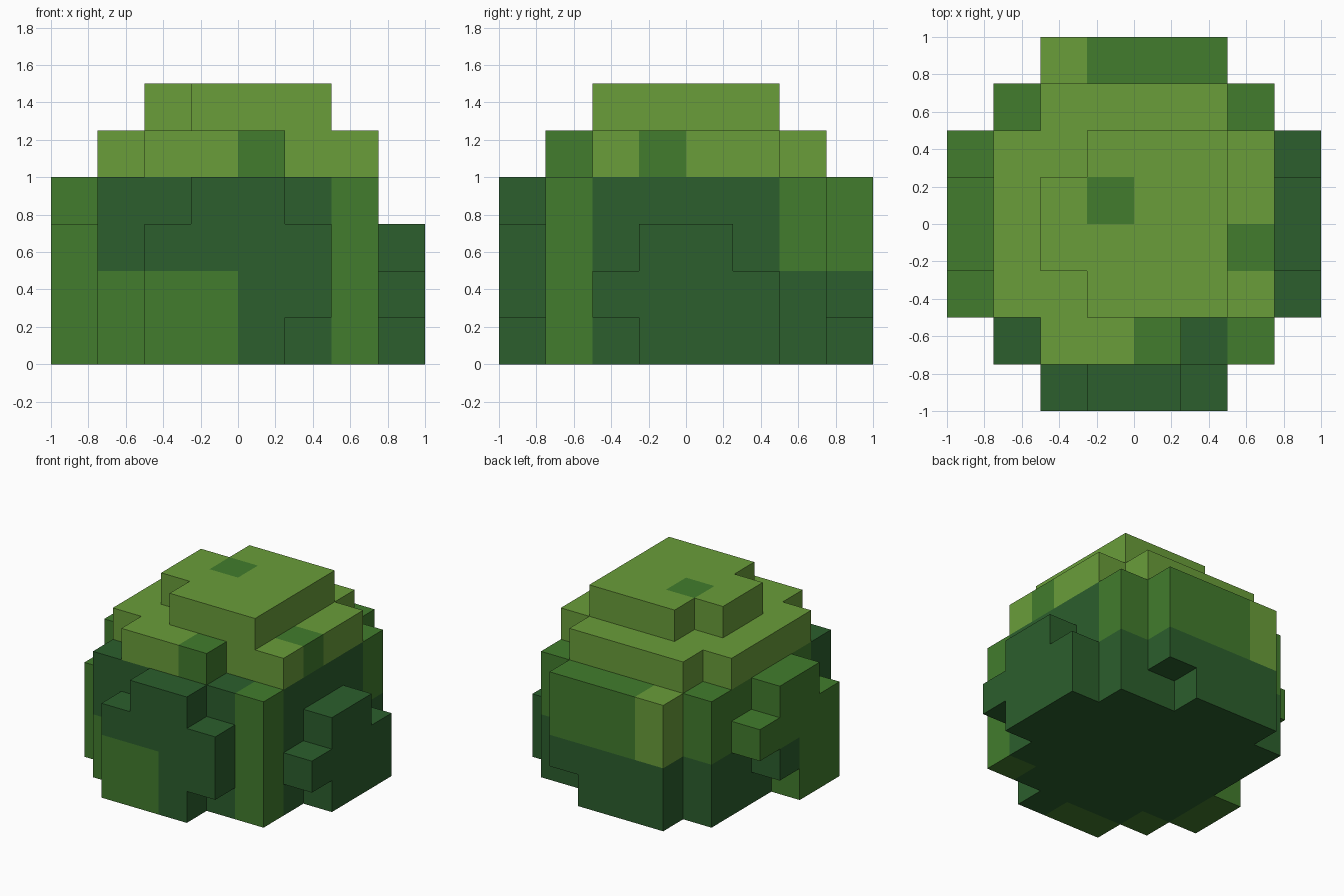
import bpy
import bmesh
from mathutils import Vector

if "Cube" in bpy.data.objects:
    bpy.data.objects.remove(bpy.data.objects["Cube"], do_unlink=True)

CELL = 0.25


def make_material(name, rgb):
    mat = bpy.data.materials.new(name)
    mat.use_nodes = True
    mat.diffuse_color = (*rgb, 1)
    mat.node_tree.nodes["Principled BSDF"].inputs["Base Color"].default_value = (*rgb, 1)
    return mat


LIGHT, MID, DARK = range(3)
materials = [
    make_material("light_leaf_green", (0.144, 0.337, 0.042)),
    make_material("mid_leaf_green", (0.054, 0.202, 0.026)),
    make_material("dark_leaf_green", (0.025, 0.114, 0.026)),
]

# Each grid cell holds its part name and colour; later fills repaint earlier ones
cells = {}


def fill(part, colour, xs, ys, zs):
    for x in range(*xs):
        for y in range(*ys):
            for z in range(*zs):
                cells[x, y, z] = (part, colour)


# Central mass with a lighter upper back and mixed corners
fill("core", DARK, (-3, 3), (-3, 3), (0, 4))
fill("core", MID, (-3, 3), (2, 3), (2, 4))
fill("core", MID, (-3, -2), (-2, 3), (2, 4))
fill("core", MID, (2, 3), (-3, -2), (0, 4))
fill("core", MID, (-3, -2), (-3, -2), (0, 2))

# Upper foliage tier
fill("upper_tier", LIGHT, (-3, 3), (-2, 2), (4, 5))
fill("upper_tier", LIGHT, (-2, 2), (2, 3), (4, 5))
fill("upper_tier", LIGHT, (-2, 0), (-3, -2), (4, 5))
fill("upper_tier", MID, (0, 1), (-3, -2), (4, 5))
fill("upper_tier", MID, (2, 3), (-1, 0), (4, 5))

# Crown, narrower along its right edge
fill("crown", LIGHT, (-1, 2), (-2, 2), (5, 6))
fill("crown", LIGHT, (-2, -1), (-1, 1), (5, 6))
fill("crown", MID, (-1, 0), (0, 1), (5, 6))

# Front clump
fill("front_clump", DARK, (-2, 1), (-4, -3), (0, 1))
fill("front_clump", DARK, (-2, 2), (-4, -3), (1, 3))
fill("front_clump", DARK, (-1, 1), (-4, -3), (3, 4))
fill("front_clump", MID, (-2, 0), (-4, -3), (0, 2))

# Back clump
fill("back_clump", DARK, (-2, 1), (3, 4), (0, 1))
fill("back_clump", DARK, (-2, 2), (3, 4), (1, 2))
fill("back_clump", MID, (-1, 2), (3, 4), (2, 4))
fill("back_clump", LIGHT, (-2, -1), (3, 4), (2, 4))

# Left clump
fill("left_clump", DARK, (3, 4), (-1, 2), (0, 2))
fill("left_clump", DARK, (3, 4), (-2, -1), (1, 2))
fill("left_clump", DARK, (3, 4), (-1, 1), (2, 3))

# Right clump
fill("right_clump", MID, (-4, -3), (-2, 0), (0, 3))
fill("right_clump", MID, (-4, -3), (-1, 1), (2, 4))
fill("right_clump", MID, (-4, -3), (1, 2), (2, 3))
fill("right_clump", DARK, (-4, -3), (0, 1), (1, 2))


def build_part(part):
    """Make one object from the exposed sides of a part's cells."""
    bm = bmesh.new()
    for cell, (owner, colour) in cells.items():
        if owner != part:
            continue
        centre = Vector(cell) + Vector((0.5, 0.5, 0.5))
        for axis in range(3):
            for sign in (-1, 1):
                normal = Vector((0, 0, 0))
                normal[axis] = sign
                if tuple(int(c + n) for c, n in zip(cell, normal)) in cells:
                    continue
                u = Vector((0, 0, 0))
                u[(axis + 1) % 3] = 0.5
                v = normal.cross(u)
                mid = centre + normal / 2
                corners = (mid - u - v, mid + u - v, mid + u + v, mid - u + v)
                face = bm.faces.new([bm.verts.new(c * CELL) for c in corners])
                face.material_index = colour
    bmesh.ops.remove_doubles(bm, verts=bm.verts, dist=CELL / 100)
    mesh = bpy.data.meshes.new(part)
    bm.to_mesh(mesh)
    bm.free()
    for mat in materials:
        mesh.materials.append(mat)
    bpy.context.collection.objects.link(bpy.data.objects.new(part, mesh))


for part_name in sorted({owner for owner, _ in cells.values()}):
    build_part(part_name)
